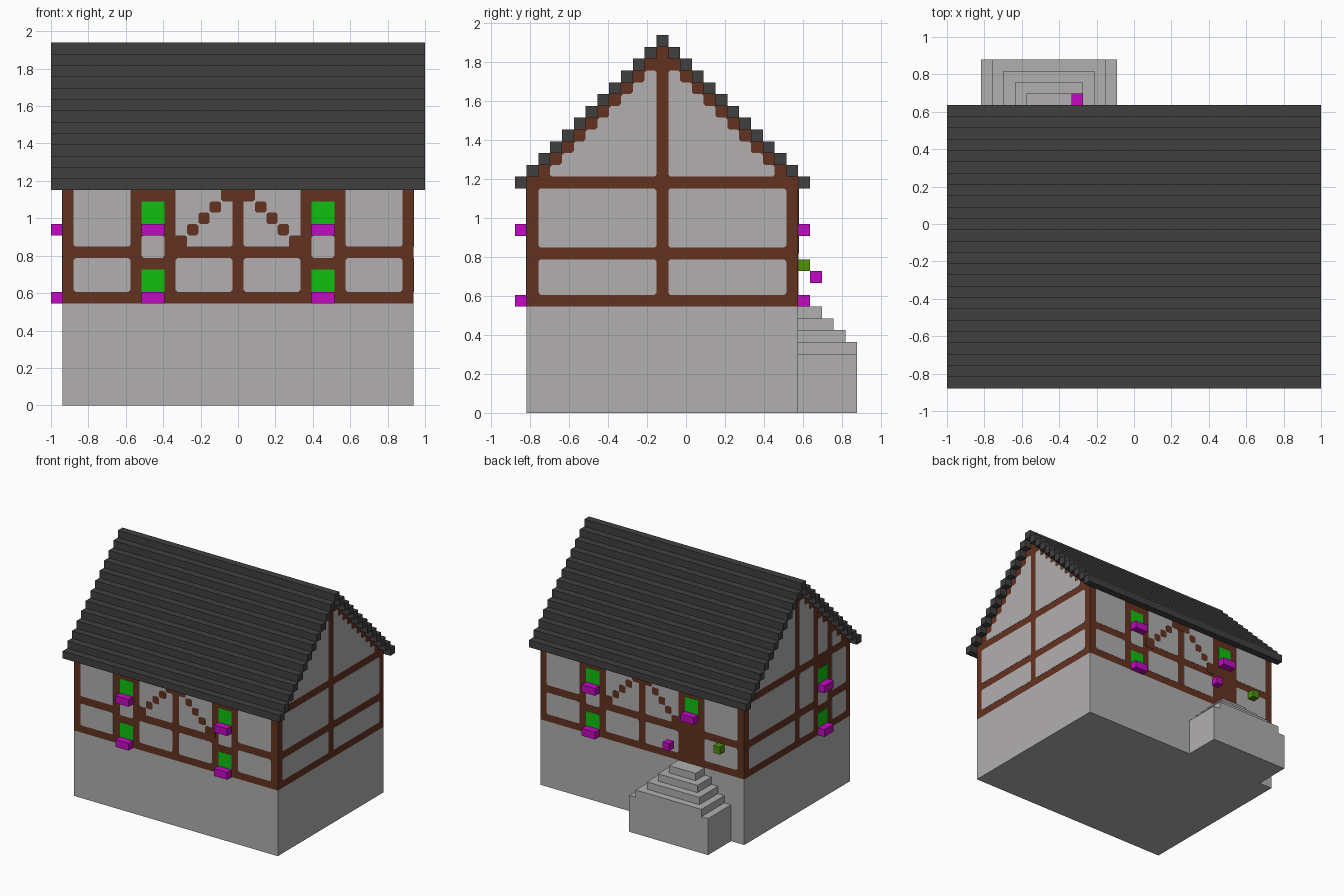
import bpy, bmesh
from mathutils import Vector

if "Cube" in bpy.data.objects:
    bpy.data.objects.remove(bpy.data.objects["Cube"])

V = 2 / 33      # size of one building block; all lengths below are in blocks
MID = -2        # y of the ridge
HX, HY = 15.5, 11.5   # half size of the walls


def material(name, rgb):
    m = bpy.data.materials.new(name)
    m.use_nodes = True
    m.diffuse_color = (*rgb, 1)
    m.node_tree.nodes["Principled BSDF"].inputs["Base Color"].default_value = (*rgb, 1)
    return m


STONE = material("light grey plaster", (0.44, 0.43, 0.43))
TIMBER = material("brown timber", (0.127, 0.032, 0.015))
SLATE = material("dark slate", (0.051, 0.051, 0.051))
GLASS = material("green window", (0.005, 0.527, 0.005))
FLOWER = material("magenta flower box", (0.54, 0.003, 0.54))
LEAF = material("olive leaf", (0.074, 0.283, 0.003))


def finish(name, bm, mat):
    bmesh.ops.recalc_face_normals(bm, faces=bm.faces)
    mesh = bpy.data.meshes.new(name)
    bm.to_mesh(mesh)
    bm.free()
    mesh.materials.append(mat)
    obj = bpy.data.objects.new(name, mesh)
    bpy.context.collection.objects.link(obj)
    return obj


def prism(bm, points, shift):
    """Closed solid from a flat outline moved along a vector."""
    face = bm.faces.new([bm.verts.new(Vector(p) * V) for p in points])
    new = bmesh.ops.extrude_face_region(bm, geom=[face])["geom"]
    verts = [g for g in new if isinstance(g, bmesh.types.BMVert)]
    bmesh.ops.translate(bm, verts=verts, vec=Vector(shift) * V)
    if not face.is_valid:
        return
    if all(len(e.link_faces) == 1 for e in face.edges):
        bm.faces.remove(face)


def add_box(bm, x0, x1, y0, y1, z0, z1):
    prism(bm, [(x0, y0, z0), (x1, y0, z0), (x1, y1, z0), (x0, y1, z0)], (0, 0, z1 - z0))


def box(name, mat, *size):
    bm = bmesh.new()
    add_box(bm, *size)
    return finish(name, bm, mat)


# Wall sides: (u along the wall, z, distance out) to a point
SIDES = {
    "front": lambda u, z, d: (u, MID - HY - d, z),
    "back": lambda u, z, d: (u, MID + HY + d, z),
    "left": lambda u, z, d: (HX + d, MID + u, z),
    "right": lambda u, z, d: (-HX - d, MID + u, z),
}


def clip_corners(points, cut=0.17):
    """Drop straight-line points and trim every corner."""
    pts = [Vector(p) for p in points]
    n = len(pts)
    pts = [p for i, p in enumerate(pts)
           if abs((p - pts[i - 1]).cross(pts[(i + 1) % n] - p)) > 1e-6]
    out = []
    for i, p in enumerate(pts):
        for q in (pts[i - 1], pts[(i + 1) % len(pts)]):
            out.append(p + (q - p).normalized() * cut)
    return out


def plate(name, side, points, mat, depth=0.03):
    at = SIDES[side]
    shift = Vector(at(0, 0, depth)) - Vector(at(0, 0, 0))
    bm = bmesh.new()
    prism(bm, [at(u, z, 0) for u, z in points], shift)
    return finish(f"{side}_{name}", bm, mat)


def rect(u0, u1, z0, z1):
    return [(u0, z0), (u1, z0), (u1, z1), (u0, z1)]


def columns(a, b, s):
    """Edges of block columns a..b, mirrored when s is -1."""
    return sorted((s * (a - 0.5), s * (b + 0.5)))


def wall_panels(side, a, b, s, top):
    u = columns(a, b, s)
    plate("lower_panel", side, clip_corners(rect(*u, 10, 13)), STONE)
    plate("upper_panel", side, clip_corners(rect(*u, 14, top)), STONE)


def gable_panel(side, a, b, s):
    pts = [(a - 0.5, 20)]
    for j in range(10 - a):
        edge = min(b, 9 - j) + 0.5
        pts += [(edge, 20 + j), (edge, 21 + j)]
    pts.append((a - 0.5, 30 - a))
    clean = [p for i, p in enumerate(pts) if p != pts[i - 1]]
    plate("gable_panel", side, clip_corners([(s * u, z) for u, z in clean]), STONE)


def diagonal_brace(side, s):
    for i in range(5):
        u0, u1, z0, z1 = 4.5 - i, 5.5 - i, 14 + i, 15 + i
        if i == 0:      # merge into the beam corner
            u1, z0 = u1 + 0.5, z0 - 0.5
        if i == 4:      # merge into the middle post
            u0, z1 = u0 - 0.5, z1 + 0.5
        u = sorted((s * u0, s * u1))
        plate("brace_block", side, clip_corners(rect(*u, z0, z1)), TIMBER, 0.05)


def window(side, centre, z):
    u0, u1 = centre - 1, centre + 1
    plate("window", side, rect(u0, u1, z + 1, z + 3), GLASS)
    plate_box = [SIDES[side](u, z + h, d) for u, h, d in ((u0, 0, 0), (u1, 1, 1))]
    spans = [sorted(axis) for axis in zip(*plate_box)]
    box(f"{side}_flower_box", FLOWER, *spans[0], *spans[1], *spans[2])


def window_pair(side, centre):
    window(side, centre, 9)
    window(side, centre, 15)
    plate("window_panel", side, clip_corners(rect(centre - 1, centre + 1, 13, 15)), STONE)


# Stone base and timber body with a stepped gable
box("stone_base", STONE, -HX, HX, MID - HY, MID + HY, 0, 9)
half = [(HY, 9), (HY, 20)]
for i in range(1, 12):
    half += [(HY - i, 19 + i), (HY - i, 20 + i)]
outline = half + [(-y, z) for y, z in reversed(half)]
body = bmesh.new()
prism(body, [(-HX, MID + y, z) for y, z in outline], (2 * HX, 0, 0))
finish("timber_walls", body, TIMBER)

# Stepped roof courses
roof = bmesh.new()
for col in range(-12, 13):
    z = 31 - abs(col)
    add_box(roof, -16.5, 16.5, MID + col - 0.5, MID + col + 0.5, z, z + 1)
finish("roof", roof, SLATE)

# Long walls
for side in ("front", "back"):
    for s in (-1, 1):
        wall_panels(side, 10, 14, s, 19.5)
        wall_panels(side, 1, 5, s, 19.5)
        diagonal_brace(side, s)
    window_pair(side, 7.5)
window_pair("front", -7.5)
window("back", -7.5, 15)    # the plain timber door sits below this window

# Gable walls
for s in (-1, 1):
    wall_panels("left", 1, 10, s, 19)
    gable_panel("left", 1, 10, s)
wall_panels("right", 1, 10, 1, 19)
gable_panel("right", 1, 10, 1)
for a, b in ((1, 3), (8, 10)):
    wall_panels("right", a, b, -1, 19)
    gable_panel("right", a, b, -1)
gable_panel("right", 5, 6, -1)
window_pair("right", -5.5)

# Back steps, each tier narrower and shallower
wall_y = MID + HY
for i, (w, d, z0, z1) in enumerate([(6, 5, 0, 5), (5, 5, 5, 6), (4, 4, 6, 7),
                                    (3, 3, 7, 8), (2, 2, 8, 9)]):
    box(f"step_{i + 1}", STONE, -7.5 - w, -7.5 + w, wall_y, wall_y + d, z0, z1)

# Blocks beside the door
box("door_flower", FLOWER, -5.5, -4.5, wall_y + 1, wall_y + 2, 11, 12)
box("door_plant", LEAF, -12.5, -11.5, wall_y, wall_y + 1, 12, 13)
